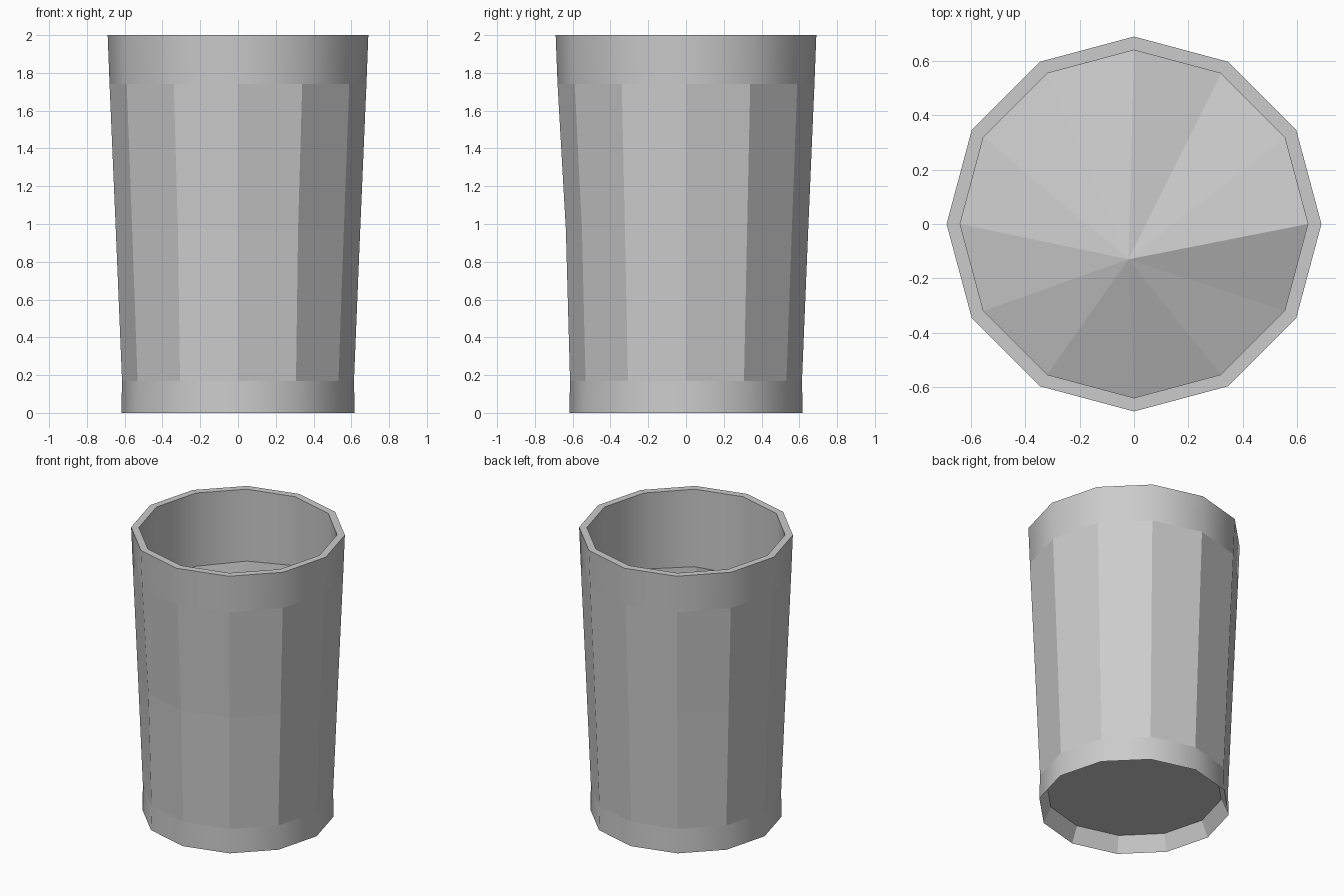
import bpy, bmesh
from math import sin, cos, radians

if "Cube" in bpy.data.objects:
    bpy.data.objects.remove(bpy.data.objects["Cube"])

N = 12


def ring(bm, r, z, dent=0.0):
    """Twelve-sided ring; dent pulls in the three front corners."""
    out = []
    for i in range(N):
        a = radians(30 * i)
        rr = r - (dent if i in (8, 9, 10) else 0)
        out.append(bm.verts.new((rr * cos(a), rr * sin(a), z)))
    return out


def bridge(bm, lo, hi, smooth):
    for i in range(N):
        j = (i + 1) % N
        f = bm.faces.new((lo[i], lo[j], hi[j], hi[i]))
        f.smooth = smooth


def sharpen(bm, loop):
    for i in range(N):
        e = bm.edges.get((loop[i], loop[(i + 1) % N]))
        if e:
            e.smooth = False


def finish(bm, name):
    me = bpy.data.meshes.new(name)
    bm.to_mesh(me)
    bm.free()
    ob = bpy.data.objects.new(name, me)
    bpy.context.collection.objects.link(ob)


# Faceted glass: recessed base, smooth foot and rim bands, flat middle, inner wall
bm = bmesh.new()
profile = [  # radius, height, dent, smooth face band up to next ring
    (0.57, 0.11, 0, False),
    (0.618, 0.0, 0, True),
    (0.614, 0.17, 0, False),
    (0.647, 0.97, 0.011, False),
    (0.68, 1.74, 0, True),
    (0.69, 2.0, 0, False),
    (0.64, 2.0, 0, True),
    (0.64, 1.35, 0, True),
]
loops = [ring(bm, r, z, d) for r, z, d, s in profile]
for k in range(len(loops) - 1):
    bridge(bm, loops[k], loops[k + 1], profile[k][3])
for lp in loops:
    sharpen(bm, lp)
bm.faces.new(list(reversed(loops[0])))
finish(bm, "glass")

# Contents: uneven low peak filling the glass
bm = bmesh.new()
heights = [1.55, 1.49, 1.44, 1.51, 1.49, 1.48, 1.48, 1.46, 1.45, 1.44, 1.45, 1.46]
edge = ring(bm, 0.64, 1.5)
for v, h in zip(edge, heights):
    v.co.z = h
apex = bm.verts.new((-0.02, -0.13, 1.64))
for i in range(N):
    bm.faces.new((edge[i], edge[(i + 1) % N], apex))
finish(bm, "contents")
